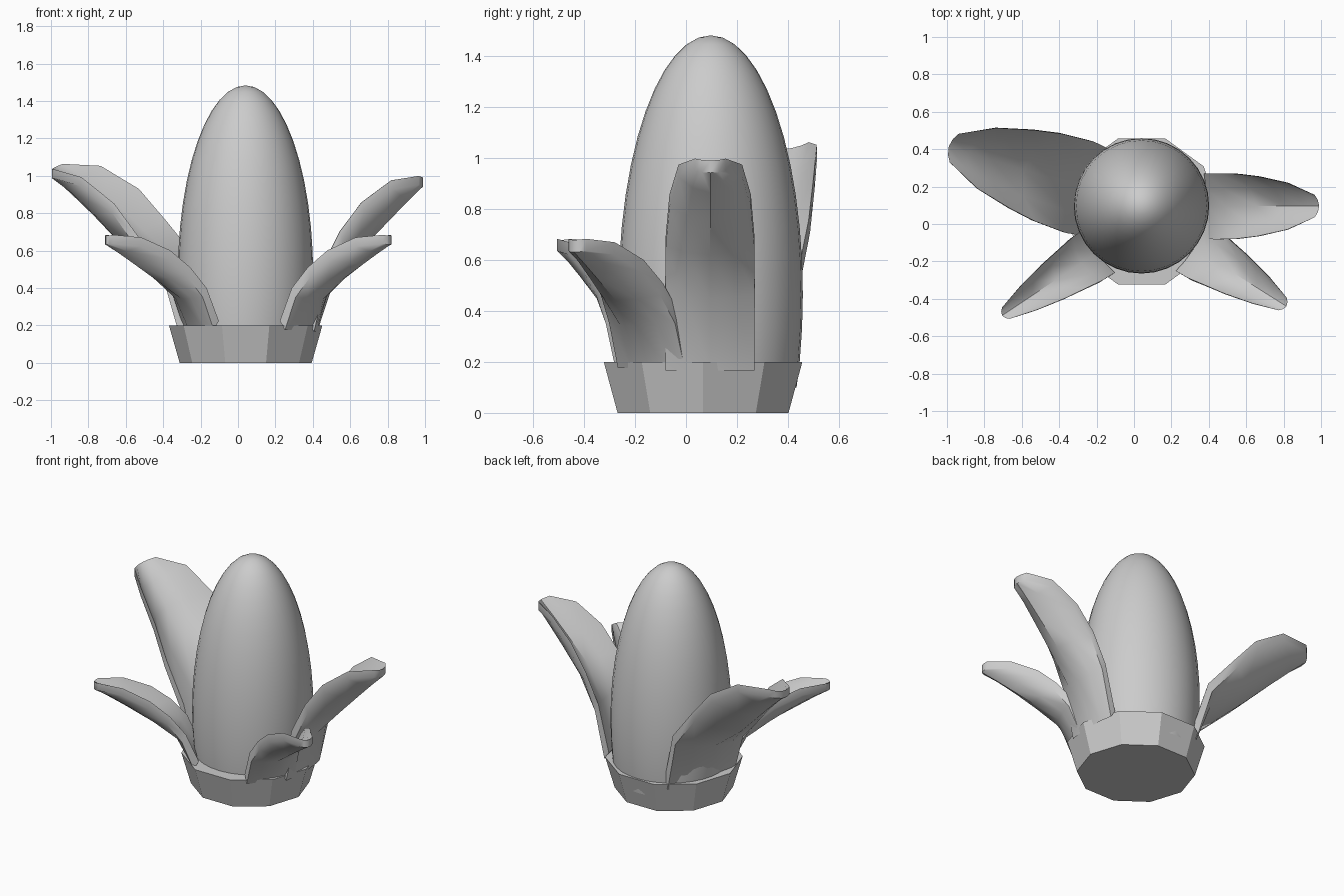
import bpy, bmesh, math
from mathutils import Vector

if "Cube" in bpy.data.objects:
    bpy.data.objects.remove(bpy.data.objects["Cube"])


def finish(bm, name, smooth):
    bmesh.ops.recalc_face_normals(bm, faces=bm.faces[:])
    me = bpy.data.meshes.new(name)
    bm.to_mesh(me)
    bm.free()
    ob = bpy.data.objects.new(name, me)
    bpy.context.collection.objects.link(ob)
    bpy.ops.object.select_all(action='DESELECT')
    ob.select_set(True)
    bpy.context.view_layer.objects.active = ob
    bpy.ops.object.shade_smooth_by_angle(angle=math.radians(smooth))


# Faceted ten-sided cup at the bottom
bpy.ops.mesh.primitive_cone_add(vertices=10, radius1=0.353, radius2=0.41, depth=0.2,
                                location=(0.041, 0.067, 0.1),
                                rotation=(0, 0, math.radians(18)))
bpy.context.object.name = "base_cup"

# Smooth egg-shaped bud, cut off inside the cup
bm = bmesh.new()
bmesh.ops.create_uvsphere(bm, u_segments=32, v_segments=24, radius=1)
for v in bm.verts:
    v.co = Vector((0.04 + 0.362 * v.co.x, 0.097 + 0.362 * v.co.y, 0.465 + 1.018 * v.co.z))
bmesh.ops.bisect_plane(bm, geom=bm.verts[:] + bm.edges[:] + bm.faces[:],
                       plane_co=(0, 0, 0.1), plane_no=(0, 0, 1), clear_inner=True)
finish(bm, "bud", 40)

# Leaf rows: centre (along, up) and edge (along, up), as fractions
ROWS = [
    ((0.03, 0.00), (0.00, 0.00)),
    ((0.19, 0.36), (0.12, 0.38)),
    ((0.46, 0.58), (0.27, 0.62)),
    ((0.69, 0.76), (0.46, 0.82)),
    ((0.86, 0.89), (0.72, 0.97)),
    ((1.00, 0.99), (0.96, 1.00)),
]
COLS = (-1, -0.55, 0, 0.55, 1)


def leaf(name, base, tip, half_widths, z0, z1, roll=0.0, tuck=(0, 0)):
    """Cupped leaf from base to tip; tuck pulls the two lowest rows inwards."""
    base, tip = Vector(base), Vector(tip)
    axis = tip - base
    side = Vector((axis.y, -axis.x)).normalized()
    inward = -axis.normalized()
    shift = list(tuck) + [0] * 4
    layers = []
    for layer in (-1, 1):
        grid = []
        for i, (mid, edge) in enumerate(ROWS):
            row = []
            for c in COLS:
                t = c * c
                a = mid[0] + (edge[0] - mid[0]) * t - shift[i]
                h = mid[1] + (edge[1] - mid[1]) * t
                p = c * half_widths[i]
                xy = base + axis * a + side * p
                # thickness is upright at the tip and leans inwards at the base
                xy = xy + inward * (layer * 0.016 * (1 - i / 5))
                z = z0 + (z1 - z0) * h + roll * p + layer * 0.024
                row.append((xy.x, xy.y, z))
            grid.append(row)
        layers.append(grid)
    bm = bmesh.new()
    lo, hi = [[[bm.verts.new(p) for p in row] for row in g] for g in layers]
    n, m = len(ROWS), len(COLS)
    for g in (lo, hi):
        for i in range(n - 1):
            for j in range(m - 1):
                bm.faces.new((g[i][j], g[i][j + 1], g[i + 1][j + 1], g[i + 1][j]))
    # close the rim
    rim = ([(0, j) for j in range(m)] + [(i, m - 1) for i in range(1, n)]
           + [(n - 1, j) for j in range(m - 2, -1, -1)] + [(i, 0) for i in range(n - 2, 0, -1)])
    for (i, j), (k, l) in zip(rim, rim[1:] + rim[:1]):
        bm.faces.new((lo[i][j], lo[k][l], hi[k][l], hi[i][j]))
    finish(bm, name, 40)


# Four leaves around the bud
leaf("right_leaf", (0.39, 0.094), (0.99, 0.096),
     (0.175, 0.176, 0.174, 0.16, 0.125, 0.06), 0.19, 0.975)
leaf("back_left_leaf", (-0.27, 0.19), (-0.99, 0.415),
     (0.24, 0.255, 0.245, 0.22, 0.17, 0.08), 0.14, 1.025, 0.18, (0.09, 0.08))
for side_name, base, tip, s in (("left", (-0.195, -0.15), (-0.705, -0.49), 0.92),
                                ("right", (0.32, -0.128), (0.815, -0.44), 1.0)):
    leaf("front_" + side_name + "_leaf", base, tip,
         [s * w for w in (0.155, 0.153, 0.138, 0.12, 0.085, 0.04)], 0.2, 0.66)
